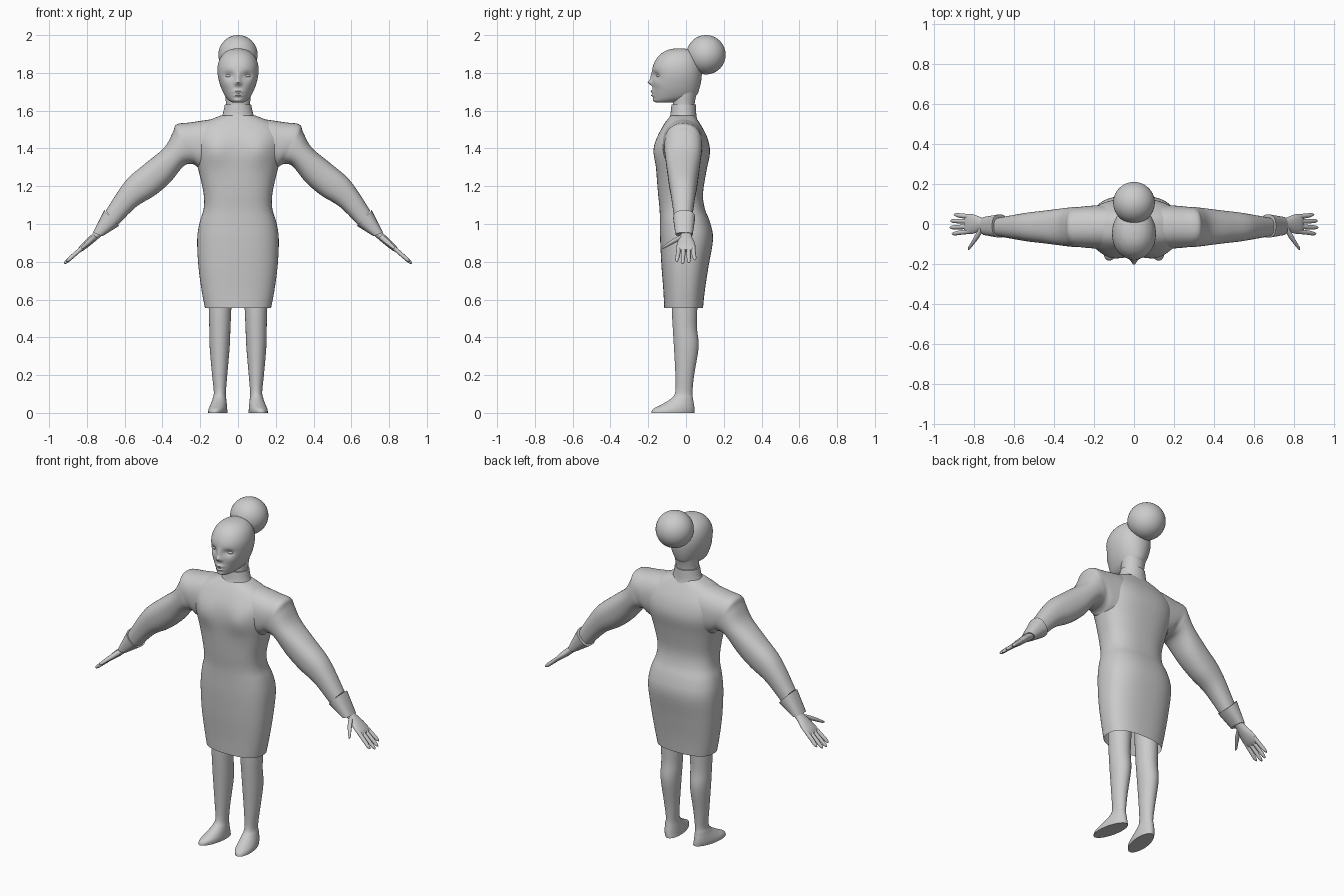
import bpy, bmesh, math
from mathutils import Vector as V

cube = bpy.data.objects.get("Cube")
if cube:
    bpy.data.objects.remove(cube)

grey = bpy.data.materials.new("light_grey")
grey.use_nodes = True
grey.diffuse_color = (0.6, 0.6, 0.6, 1)
grey.node_tree.nodes["Principled BSDF"].inputs["Base Color"].default_value = (0.6, 0.6, 0.6, 1)


def finish(name, bm, mirror=False, angle=50):
    bmesh.ops.recalc_face_normals(bm, faces=bm.faces)
    mesh = bpy.data.meshes.new(name)
    bm.to_mesh(mesh)
    bm.free()
    obj = bpy.data.objects.new(name, mesh)
    bpy.context.collection.objects.link(obj)
    mesh.materials.append(grey)
    bpy.ops.object.select_all(action='DESELECT')
    obj.select_set(True)
    bpy.context.view_layer.objects.active = obj
    bpy.ops.object.shade_smooth_by_angle(angle=math.radians(angle))
    if mirror:
        obj.modifiers.new("mirror", 'MIRROR').use_mirror_merge = False
    return obj


def spline(a, b, c, d, t):
    return 0.5 * (2 * b + (c - a) * t + (2 * a - 5 * b + 4 * c - d) * t * t
                  + (3 * b - a - 3 * c + d) * t ** 3)


def loft(bm, rings, sides=32, power=2.0, steps=4, caps=(True, True)):
    """Skin superellipse rings, each a (centre, half axis, half axis), smoothly."""
    last = len(rings) - 1
    dense = []
    for i in range(last):
        four = [rings[min(max(i + k, 0), last)] for k in (-1, 0, 1, 2)]
        for s in range(steps):
            dense.append([spline(*[r[j] for r in four], s / steps) for j in range(3)])
    dense.append(rings[-1])
    loops = []
    for c, a, b in dense:
        loop = []
        for k in range(sides):
            u = math.tau * k / sides
            cu, su = math.cos(u), math.sin(u)
            p = math.copysign(abs(cu) ** (2 / power), cu)
            q = math.copysign(abs(su) ** (2 / power), su)
            loop.append(bm.verts.new(c + a * p + b * q))
        loops.append(loop)
    for lo, hi in zip(loops, loops[1:]):
        for k in range(sides):
            n = (k + 1) % sides
            bm.faces.new((lo[k], lo[n], hi[n], hi[k]))
    for use, loop in zip(caps, (loops[0], loops[-1])):
        if use:
            bm.faces.new(loop)


def level(z, half, front, back, x=0):
    """Horizontal ring at height z."""
    return V((x, (front + back) / 2, z)), V((half, 0, 0)), V((0, (back - front) / 2, 0))


def slanted(x1, z1, x2, z2, half, y=-0.015):
    """Ring across the arm from its upper edge to its lower edge."""
    top, low = V((x1, y, z1)), V((x2, y, z2))
    return (top + low) / 2, (top - low) / 2, V((0, half, 0))


def bump(bm, centre, radius, push, both=False):
    """Push the surface along y with a soft falloff, on one or both sides."""
    for sx in ((1, -1) if both else (1,)):
        for v in bm.verts:
            d = sum(((v.co[i] - centre[i] * (sx if i == 0 else 1)) / radius[i]) ** 2
                    for i in range(3))
            v.co.y += push * math.exp(-d)


# Dress body, open at the hem
bm = bmesh.new()
loft(bm, [level(0.555, 0.175, -0.115, 0.09), level(0.65, 0.193, -0.12, 0.1),
          level(0.78, 0.21, -0.13, 0.12), level(0.92, 0.216, -0.137, 0.143),
          level(1.01, 0.203, -0.138, 0.127), level(1.08, 0.182, -0.14, 0.1),
          level(1.16, 0.182, -0.148, 0.09), level(1.28, 0.208, -0.157, 0.108),
          level(1.38, 0.235, -0.162, 0.127), level(1.46, 0.24, -0.15, 0.112),
          level(1.53, 0.19, -0.115, 0.075), level(1.575, 0.09, -0.08, 0.045)],
     sides=64, power=2.5, caps=(False, True))
bump(bm, (0.115, -0.15, 1.39), (0.07, 0.08, 0.08), -0.018, both=True)
finish("dress", bm)

# Padded shoulders and sleeves
bm = bmesh.new()
loft(bm, [slanted(0, 1.565, 0, 1.26, 0.1), slanted(0.13, 1.555, 0.13, 1.27, 0.11),
          slanted(0.25, 1.538, 0.2, 1.29, 0.105), slanted(0.325, 1.527, 0.225, 1.31, 0.1),
          slanted(0.345, 1.485, 0.25, 1.318, 0.1), slanted(0.39, 1.405, 0.29, 1.305, 0.095),
          slanted(0.485, 1.325, 0.36, 1.22, 0.084), slanted(0.575, 1.25, 0.44, 1.152, 0.074),
          slanted(0.63, 1.18, 0.54, 1.09, 0.062), slanted(0.7, 1.07, 0.64, 0.99, 0.047)],
     sides=40, power=2.3, steps=5)
finish("sleeves", bm, mirror=True)

# Flared cuffs
bm = bmesh.new()
loft(bm, [slanted(0.708, 1.073, 0.63, 0.99, 0.058, -0.01),
          slanted(0.768, 0.955, 0.718, 0.935, 0.046, -0.01)], power=2.5, steps=1)
finish("cuffs", bm, mirror=True, angle=35)

# Hands: palm, four fingers and thumb
along, normal, side = V((0.75, 0, -0.66)), V((0.66, 0, 0.75)), V((0, 1, 0))
wrist = V((0.742, 0, 0.947))


def limb(bm, spots, sides=12):
    """Rounded limb in the hand's frame from (distance, y, thickness, width)."""
    loft(bm, [(wrist + along * t + side * y, normal * h, side * w)
              for t, y, h, w in spots], sides=sides, steps=3)


bm = bmesh.new()
limb(bm, [(-0.04, 0, 0.022, 0.03), (0.02, 0, 0.02, 0.031), (0.07, 0, 0.019, 0.046),
          (0.115, 0, 0.015, 0.051), (0.135, 0, 0.008, 0.046)], sides=24)
for base, tip, reach in ((0.037, 0.046, 0.21), (0.013, 0.015, 0.232),
                         (-0.013, -0.017, 0.237), (-0.037, -0.048, 0.222)):
    limb(bm, [(0.1, base, 0.011, 0.012), (0.165, (base + tip) / 2, 0.011, 0.0115),
              (reach - 0.015, tip, 0.009, 0.009), (reach, tip, 0.002, 0.002)])
limb(bm, [(0.015, -0.01, 0.014, 0.018), (0.05, -0.055, 0.014, 0.018),
          (0.085, -0.095, 0.011, 0.012), (0.108, -0.12, 0.008, 0.008),
          (0.114, -0.127, 0.002, 0.002)])
finish("hands", bm, mirror=True)

# Legs running down into pointed feet
bm = bmesh.new()
loft(bm, [level(0.9, 0.07, -0.08, 0.07, 0.09), level(0.56, 0.06, -0.075, 0.06, 0.095),
          level(0.45, 0.056, -0.07, 0.058, 0.096), level(0.35, 0.053, -0.064, 0.067, 0.097),
          level(0.2, 0.04, -0.056, 0.043, 0.097), level(0.11, 0.032, -0.057, 0.034, 0.096),
          level(0.075, 0.036, -0.08, 0.037, 0.099), level(0.045, 0.043, -0.128, 0.042, 0.104),
          level(0.02, 0.048, -0.175, 0.045, 0.107), level(0, 0.048, -0.183, 0.045, 0.107)],
     sides=40, steps=4)
for v in bm.verts:
    if v.co.z < 0.08:
        v.co.x += (-0.07 - v.co.y) * 0.15 * (1 - v.co.z / 0.08)
finish("legs", bm, mirror=True)

# Neck and standing collar
bm = bmesh.new()
loft(bm, [level(1.55, 0.064, -0.068, 0.044), level(1.64, 0.064, -0.07, 0.046),
          level(1.72, 0.072, -0.075, 0.065)])
finish("neck", bm)
bm = bmesh.new()
loft(bm, [level(1.545, 0.105, -0.1, 0.062), level(1.575, 0.083, -0.084, 0.055),
          level(1.632, 0.07, -0.077, 0.052)], sides=48)
finish("collar", bm, angle=35)

# Head with modelled face
bm = bmesh.new()
loft(bm, [level(1.643, 0.028, -0.158, -0.07), level(1.652, 0.046, -0.168, -0.01),
          level(1.675, 0.067, -0.173, 0.05), level(1.72, 0.089, -0.176, 0.072),
          level(1.78, 0.106, -0.178, 0.083), level(1.835, 0.108, -0.175, 0.082),
          level(1.88, 0.094, -0.153, 0.068), level(1.91, 0.068, -0.12, 0.045),
          level(1.925, 0.038, -0.085, 0.015), level(1.93, 0.006, -0.045, -0.03)],
     sides=128, power=2.1, steps=6)
bump(bm, (0.05, -0.17, 1.786), (0.026, 0.06, 0.017), 0.016, both=True)      # eye sockets
bump(bm, (0.065, -0.14, 1.74), (0.024, 0.05, 0.02), -0.004, both=True)      # cheekbones
bump(bm, (0, -0.18, 1.775), (0.013, 0.08, 0.028), -0.011)                   # nose bridge
bump(bm, (0, -0.18, 1.748), (0.013, 0.08, 0.012), -0.022)                   # nose tip
bump(bm, (0.015, -0.18, 1.743), (0.008, 0.08, 0.008), -0.008, both=True)    # nostrils
bump(bm, (0, -0.18, 1.701), (0.024, 0.08, 0.007), -0.014)                   # upper lip
bump(bm, (0, -0.18, 1.681), (0.021, 0.08, 0.007), -0.013)                   # lower lip
bump(bm, (0, -0.17, 1.655), (0.025, 0.05, 0.01), -0.006)                    # chin
finish("head", bm)


def ball(name, centre, size, mirror=False):
    bm = bmesh.new()
    bmesh.ops.create_uvsphere(bm, u_segments=40, v_segments=24, radius=1)
    bmesh.ops.scale(bm, vec=size, verts=bm.verts)
    bmesh.ops.translate(bm, vec=centre, verts=bm.verts)
    finish(name, bm, mirror)


ball("eyes", (0.048, -0.137, 1.785), (0.02, 0.019, 0.011), mirror=True)
ball("hair_bun", (0, 0.106, 1.896), (0.104, 0.104, 0.104))
